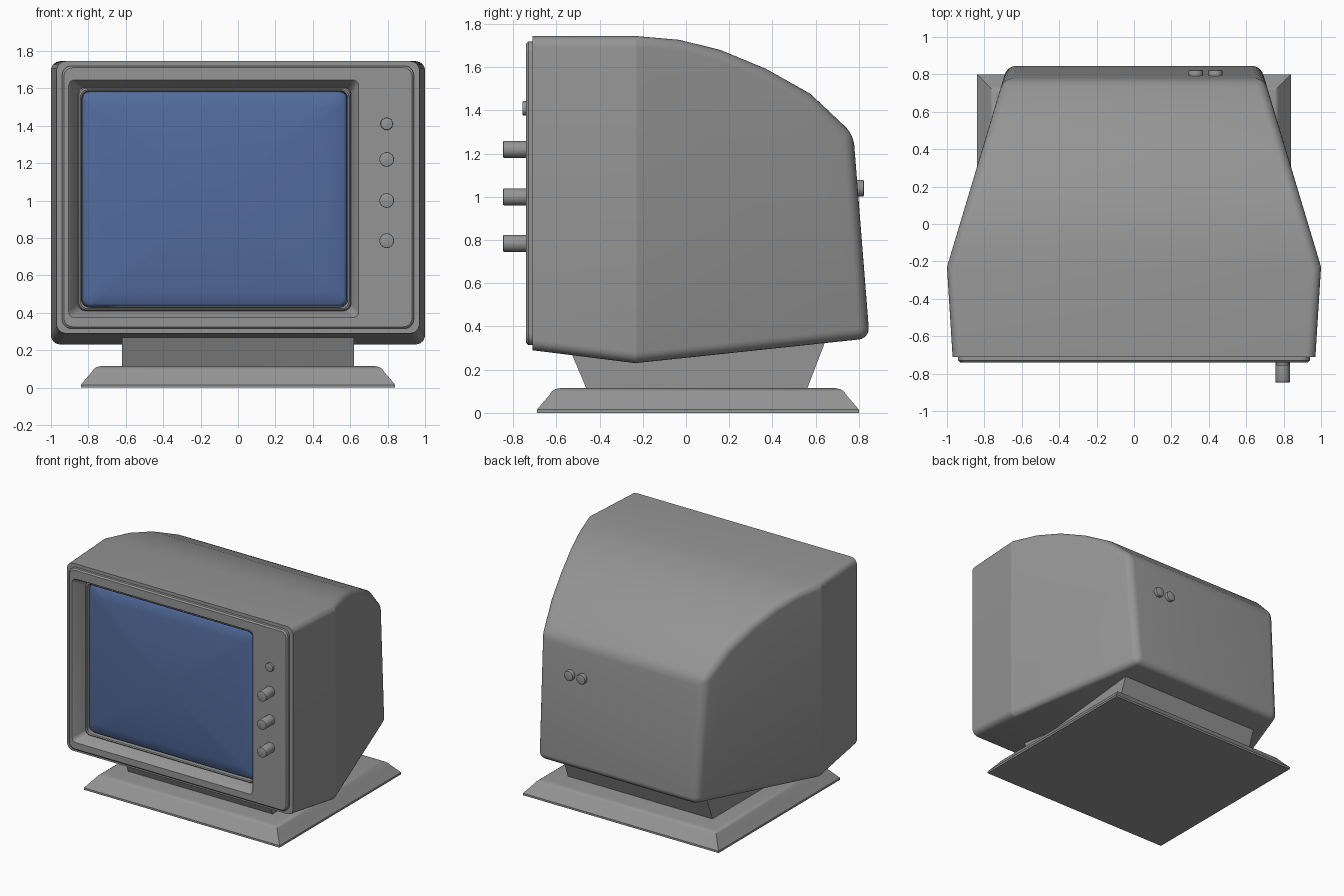
import bpy, bmesh
from math import sin, cos, pi, radians
from mathutils import Vector, Matrix

if "Cube" in bpy.data.objects:
    bpy.data.objects.remove(bpy.data.objects["Cube"], do_unlink=True)


def material(name, rgb):
    m = bpy.data.materials.new(name)
    m.use_nodes = True
    m.diffuse_color = (*rgb, 1)
    m.node_tree.nodes["Principled BSDF"].inputs["Base Color"].default_value = (*rgb, 1)
    return m


grey = material("grey plastic", (0.3, 0.3, 0.3))
blue = material("blue glass", (0.085, 0.15, 0.34))


def finish(bm, name, mat, angle=30):
    mesh = bpy.data.meshes.new(name)
    bm.to_mesh(mesh)
    bm.free()
    mesh.materials.append(mat)
    obj = bpy.data.objects.new(name, mesh)
    bpy.context.collection.objects.link(obj)
    bpy.ops.object.select_all(action="DESELECT")
    obj.select_set(True)
    bpy.context.view_layer.objects.active = obj
    bpy.ops.object.shade_smooth_by_angle(angle=radians(angle))
    return obj


def loft(loops, cap_start=False, cap_end=False):
    """Join loops of points with strips of quads."""
    bm = bmesh.new()
    rings = [[bm.verts.new(p) for p in loop] for loop in loops]
    n = len(rings[0])
    for a, b in zip(rings, rings[1:]):
        for i in range(n):
            j = (i + 1) % n
            bm.faces.new((a[i], a[j], b[j], b[i]))
    if cap_start:
        bm.faces.new(rings[0][::-1])
    if cap_end:
        bm.faces.new(rings[-1])
    return bm


def round_rect(x0, x1, z0, z1, r, y, steps=6):
    """Rounded rectangle facing the front."""
    pts = []
    corners = [(x0 + r, z0 + r), (x1 - r, z0 + r), (x1 - r, z1 - r), (x0 + r, z1 - r)]
    for k, (cx, cz) in enumerate(corners):
        for s in range(steps + 1):
            t = pi + (k + s / steps) * pi / 2
            pts.append(Vector((cx + r * cos(t), y, cz + r * sin(t))))
    return pts


# Housing: side profile widened across x, tapering towards the back
FRONT, CREASE = -0.71, -0.23


def half_width(y):
    if y <= CREASE:
        return 0.97 + 0.03 * (y - FRONT) / (CREASE - FRONT)
    return 1 - 0.3 * (y - CREASE)


profile = [(FRONT, 0.29), (CREASE, 0.23), (0.85, 0.345), (0.775, 1.29),
           (0.576, 1.477), (0.37, 1.593), (0.16, 1.68), (-0.03, 1.727),
           (CREASE, 1.745), (FRONT, 1.745)]
bm = bmesh.new()
sides = []
for sign in (1, -1):
    v = [bm.verts.new((sign * half_width(y), y, z)) for y, z in profile]
    bm.faces.new([v[0], v[1], v[8], v[9]])
    bm.faces.new(v[1:9])
    sides.append(v)
left, right = sides
for i in range(len(profile)):
    j = (i + 1) % len(profile)
    bm.faces.new((left[i], left[j], right[j], right[i]))
bmesh.ops.recalc_face_normals(bm, faces=bm.faces)


def at_front(item):
    return all(abs(v.co.y - FRONT) < 0.001 for v in item.verts)


edges = [e for e in bm.edges
         if e.calc_face_angle() > radians(30) and not at_front(e)]
bmesh.ops.bevel(bm, geom=edges, offset=0.05, segments=6, profile=0.5, affect="EDGES")
bmesh.ops.delete(bm, geom=[f for f in bm.faces if at_front(f)], context="FACES")
finish(bm, "housing", grey, 17)

# Front bezel: raised plate, tapered recess and a rounded rim around the screen
bezel = [
    round_rect(-0.97, 0.97, 0.29, 1.745, 0.05, FRONT),
    round_rect(-0.94, 0.94, 0.315, 1.72, 0.05, FRONT),
    round_rect(-0.94, 0.94, 0.315, 1.72, 0.05, -0.73),
    round_rect(-0.93, 0.93, 0.325, 1.71, 0.045, -0.74),
    round_rect(-0.905, 0.645, 0.375, 1.645, 0.03, -0.74),
    round_rect(-0.897, 0.637, 0.381, 1.638, 0.03, -0.732),
    round_rect(-0.855, 0.605, 0.41, 1.605, 0.04, -0.64),
    round_rect(-0.85, 0.6, 0.415, 1.6, 0.04, -0.655),
    round_rect(-0.843, 0.593, 0.422, 1.593, 0.04, -0.66),
    round_rect(-0.836, 0.586, 0.429, 1.586, 0.04, -0.655),
    round_rect(-0.834, 0.584, 0.431, 1.584, 0.04, -0.58),
]
finish(loft(bezel), "front_bezel", grey)

# Screen: shrinking loops pushed forward into a gentle dome
center = Vector((-0.125, 0, 1.0075))
half_x, half_z = 0.708, 0.575
outline = round_rect(-half_x, half_x, -half_z, half_z, 0.04, 0)


def dome_loop(scale, back=0):
    loop = []
    for p in outline:
        q = p * scale
        bulge = 1 - ((q.x / half_x) ** 2 + (q.z / half_z) ** 2) / 2
        loop.append(center + Vector((q.x, -0.64 - 0.055 * bulge + back, q.z)))
    return loop


screen = [dome_loop(1, 0.09), dome_loop(1, 0.02), dome_loop(0.99, 0.006)]
screen += [dome_loop(0.975 - 0.12 * k) for k in range(9)]
finish(loft(screen, cap_end=True), "screen", blue)


# Foot: stepped slab with sloping edges
def slab_loop(inset, z):
    x, y = 0.84 - inset, 0.745 - inset
    return [Vector((sx * x, 0.055 + sy * y, z))
            for sx, sy in ((-1, -1), (1, -1), (1, 1), (-1, 1))]


steps = [(0, 0), (0, 0.015), (0.055, 0.08), (0.07, 0.1), (0.085, 0.11), (0.11, 0.115)]
finish(loft([slab_loop(*s) for s in steps], True, True), "foot", grey)


# Neck: flares front and back up into the housing
def neck_loop(front, back, z):
    return [Vector((x, y, z)) for x, y in
            ((-0.62, front), (0.62, front), (0.62, back), (-0.62, back))]


finish(loft([neck_loop(-0.46, 0.56, 0.11), neck_loop(-0.57, 0.66, 0.37)], True, True),
       "neck", grey)


# Knobs and rear sockets: short cylinders along y
def knob(name, x, z, radius, y0, y1):
    bm = bmesh.new()
    place = Matrix.Translation((x, (y0 + y1) / 2, z)) @ Matrix.Rotation(pi / 2, 4, "X")
    bmesh.ops.create_cone(bm, cap_ends=True, segments=24, radius1=radius,
                          radius2=radius, depth=y1 - y0, matrix=place)
    rims = [e for e in bm.edges if e.calc_face_angle() > 1]
    bmesh.ops.bevel(bm, geom=rims, offset=0.004, segments=2, affect="EDGES", profile=0.5)
    finish(bm, name, grey)


knob("power_button", 0.795, 1.41, 0.033, -0.757, -0.7)
for k, z in enumerate((1.22, 1.0, 0.785)):
    knob(f"control_knob_{k + 1}", 0.795, z, 0.039, -0.847, -0.7)
for k, x in enumerate((0.33, 0.435)):
    knob(f"rear_socket_{k + 1}", x, 1.04, 0.038, 0.76, 0.823)
